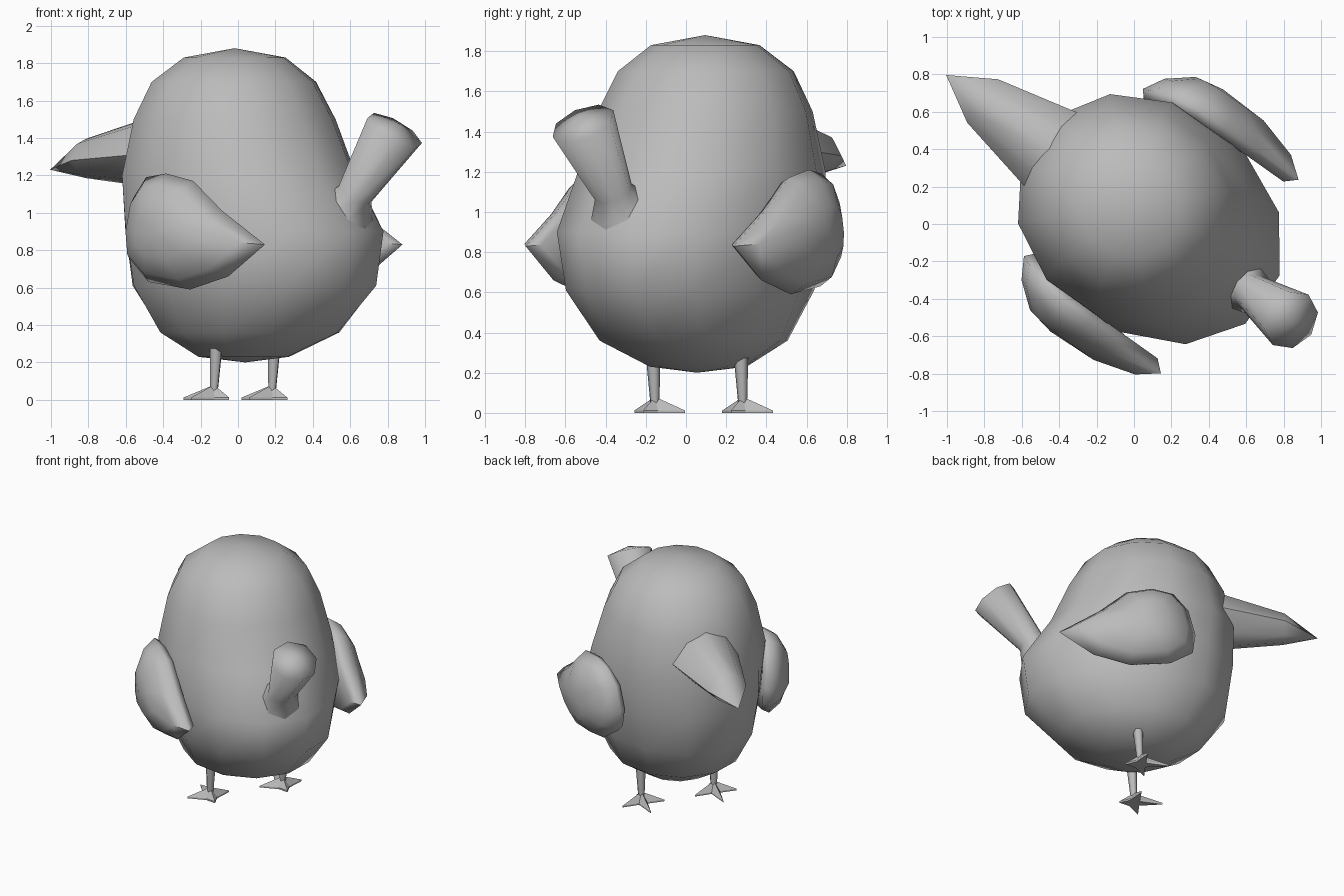
import bpy, bmesh, math
from mathutils import Matrix, Vector

cube = bpy.data.objects.get("Cube")
if cube:
    bpy.data.objects.remove(cube)

GREY = (0.5, 0.5, 0.5, 1)
grey = bpy.data.materials.new("plain grey")
grey.use_nodes = True
grey.diffuse_color = GREY
grey.node_tree.nodes["Principled BSDF"].inputs["Base Color"].default_value = GREY

# The bird is built facing local +X, then turned into place
PLACE = Matrix.Translation((0.039, 0.055, 0)) @ Matrix.Rotation(math.radians(144.6), 4, 'Z')


def loft(name, rings, smooth=None):
    """Skin a list of rings; a one-point ring is a pole, open ends are capped."""
    bm = bmesh.new()
    loops = [[bm.verts.new(p) for p in ring] for ring in rings]
    for a, b in zip(loops, loops[1:]):
        n = max(len(a), len(b))
        for i in range(n):
            j = (i + 1) % n
            if len(a) == 1:
                bm.faces.new((a[0], b[j], b[i]))
            elif len(b) == 1:
                bm.faces.new((a[i], a[j], b[0]))
            else:
                bm.faces.new((a[i], a[j], b[j], b[i]))
    for end in (loops[0], loops[-1]):
        if len(end) > 2:
            bm.faces.new(end)
    bmesh.ops.recalc_face_normals(bm, faces=bm.faces)
    bm.transform(PLACE)
    mesh = bpy.data.meshes.new(name)
    bm.to_mesh(mesh)
    bm.free()
    mesh.materials.append(grey)
    obj = bpy.data.objects.new(name, mesh)
    bpy.context.collection.objects.link(obj)
    if smooth:
        bpy.ops.object.select_all(action='DESELECT')
        obj.select_set(True)
        bpy.context.view_layer.objects.active = obj
        bpy.ops.object.shade_smooth_by_angle(angle=math.radians(smooth))
    return obj


def angles(n, start=0.0):
    return [start + math.tau * i / n for i in range(n)]


# Body: height, centre, half length, half width
BODY = [(0.23, 0.01, 0.25, 0.24), (0.36, -0.03, 0.51, 0.45), (0.61, -0.06, 0.72, 0.56),
        (0.90, -0.06, 0.76, 0.61), (1.20, 0.04, 0.66, 0.60), (1.50, 0.07, 0.56, 0.53),
        (1.70, 0.075, 0.45, 0.44), (1.83, 0.07, 0.28, 0.27)]
body = [[Vector((c + a * math.cos(t), b * math.sin(t), z)) for t in angles(12, math.tau / 24)]
        for z, c, a, b in BODY]
loft("body", [[Vector((0, 0, 0.2))]] + body + [[Vector((0.07, 0, 1.88))]], 75)

# Beak: arched top and shallow keel, tapering to a point
HALF = [(0, 1.53), (0.15, 1.48), (0.25, 1.31), (0.12, 1.17)]
section = HALF + [(0, 1.13)] + [(-y, z) for y, z in reversed(HALF[1:])]


def beak_ring(x, width, height, z0):
    return [Vector((x, y * width, z0 + (z - 1.31) * height)) for y, z in section]


loft("beak", [beak_ring(0.46, 1.04, 1, 1.31), beak_ring(0.56, 1, 1, 1.31),
              beak_ring(1.04, 0.57, 0.53, 1.28), [Vector((1.28, 0, 1.23))]], 45)

# Tail: flared root, narrow neck and club end
axis = Vector((-0.57, 0, 0.82)).normalized()
across = Vector((0, 1, 0))
upward = across.cross(axis)
TAIL = [(-0.53, 0.90, 0.25), (-0.66, 1.02, 0.16), (-0.72, 1.10, 0.10), (-0.98, 1.44, 0.165)]
tail = [[Vector((x, 0, z)) + r * (math.cos(t) * upward + math.sin(t) * across) for t in angles(8)]
        for x, z, r in TAIL]
tail_end = Vector((-0.98, 0, 1.44)) + 0.045 * axis
loft("tail", tail + [[tail_end]], 89)

# Wing outline, seen from the side
WING = [(-0.58, 0.83), (-0.30, 1.01), (-0.11, 1.17), (0.07, 1.21), (0.22, 1.19), (0.33, 1.08),
        (0.38, 0.90), (0.36, 0.75), (0.20, 0.63), (-0.09, 0.59), (-0.34, 0.66)]


def wing_ring(scale, out, side):
    ring = []
    for x, z in WING:
        x, z = 0.03 + (x - 0.03) * scale, 0.89 + (z - 0.89) * scale
        ring.append(Vector((x, side * (out - 0.6 * max(x, 0) ** 2), z)))
    return ring


# Foot: four pointed toes, as (direction, length)
TOES = [(0, 0.2), (75, 0.16), (180, 0.1), (285, 0.16)]

for label, side in (("left", 1), ("right", -1)):
    loft(label + "_wing", [wing_ring(0.9, 0.58, side), wing_ring(1, 0.635, side),
                           wing_ring(0.82, 0.72, side), wing_ring(0.45, 0.785, side),
                           [Vector((0.03, side * 0.795, 0.89))]], 70)

    leg = [[Vector((x + r * math.cos(t), side * 0.268 + r * math.sin(t), z)) for t in angles(6)]
           for x, r, z in ((0.015, 0.022, 0.04), (0, 0.037, 0.29))]
    loft(label + "_leg", leg, 70)

    star = []
    for i, (turn, length) in enumerate(TOES):
        following = TOES[(i + 1) % len(TOES)][0] or 360
        for deg, r in ((turn, length), ((turn + following) / 2, 0.05)):
            t = math.radians(deg)
            star.append(Vector((0.015 + r * math.cos(t), side * 0.268 + r * math.sin(t), 0)))
    raised = [p + Vector((0, 0, 0.012)) for p in star]
    loft(label + "_foot", [star, raised, [Vector((0.015, side * 0.268, 0.08))]])
